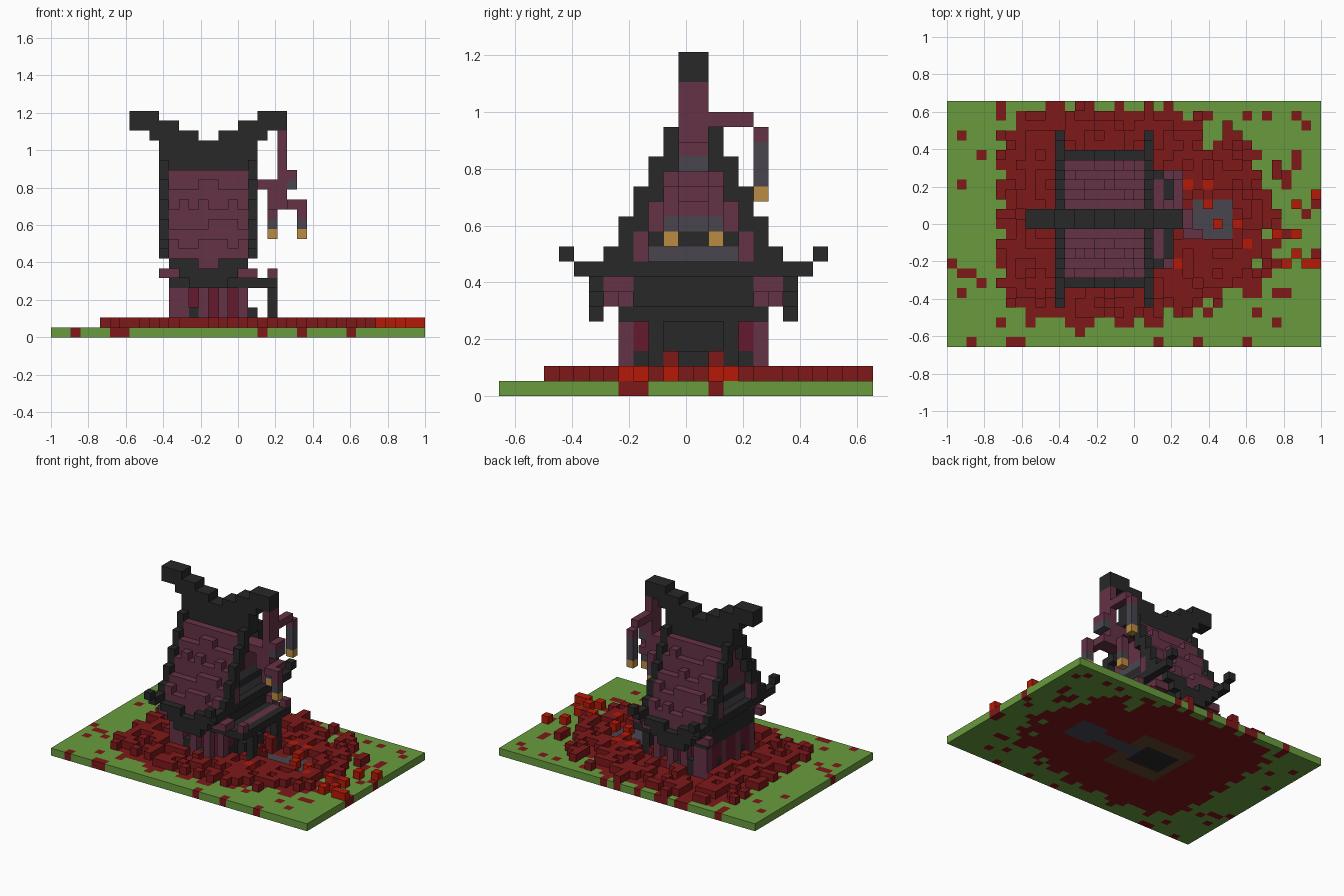
import bpy, bmesh, random
from mathutils import Vector

random.seed(7)
if "Cube" in bpy.data.objects:
    bpy.data.objects.remove(bpy.data.objects["Cube"], do_unlink=True)

U = 2 / 38                      # block size
ORIGIN = Vector((-1, -12.5 * U, 0))
COLOURS = {
    "grass": (.14, .33, .047), "dark_red": (.21, .009, .01),
    "bright_red": (.47, .01, .002), "charcoal": (.021, .021, .021),
    "plum": (.13, .032, .061), "slate": (.065, .06, .078),
    "gold": (.5, .26, .055), "crimson": (.125, .01, .026),
    "brown": (.12, .06, .03),
}
MATS = {}
for name, rgb in COLOURS.items():
    m = bpy.data.materials.new(name)
    m.use_nodes = True
    m.diffuse_color = (*rgb, 1)
    m.node_tree.nodes["Principled BSDF"].inputs["Base Color"].default_value = (*rgb, 1)
    MATS[name] = m

cells = {}                      # (i, j, k) -> (part, colour)


def box(part, colour, i, j, k, keep=False):
    """Fill inclusive block ranges; ints mean a single layer."""
    spans = [(v, v) if isinstance(v, int) else v for v in (i, j, k)]
    (a, b), (c, d), (e, f) = spans
    for x in range(a, b + 1):
        for y in range(c, d + 1):
            for z in range(e, f + 1):
                if not (keep and (x, y, z) in cells):
                    cells[x, y, z] = (part, colour)


def both(part, colour, i, j, k):
    """Box plus its copy mirrored across the ridge."""
    a, b = (j, j) if isinstance(j, int) else j
    box(part, colour, i, (a, b), k)
    box(part, colour, i, (25 - b, 25 - a), k)


# House body: recessed walls, plum posts, dark front wall with a door
box("body", "crimson", (12, 19), (9, 16), (1, 4))
for i in (12, 13, 15, 17, 19):
    both("posts", "plum", i, 8, (1, 5))
both("posts", "charcoal", 14, 8, (1, 2))
both("posts", "charcoal", 16, 8, 1)
both("back_posts", "plum", 12, 11, (1, 4))
both("back_posts", "charcoal", 12, 10, (1, 2))
box("end_wall", "charcoal", 19, (10, 15), (1, 4))
both("end_wall", "charcoal", 19, 9, (1, 2))
box("upper_wall", "charcoal", (12, 19), (8, 17), (5, 8))
box("door", "charcoal", 20, (11, 14), (1, 2))

# Tiled roof: two blocks up for every block inwards, with uneven shingles
for j, top in zip(range(7, 12), (8, 10, 12, 14, 16)):
    both("roof", "plum", (12, 19), j, (max(top - 3, 7), top))
    box("attic", "plum", (12, 19), (j, 25 - j), (max(top - 3, 8), top), keep=True)
    for i in range(12, 20):
        for side in (j, 25 - j):
            if j < 11 and random.random() < .4:
                box("roof", "plum", i, side, top + 1)
box("attic", "plum", (12, 19), (12, 13), (9, 16))

# Sagging eaves
both("eaves", "charcoal", (12, 14), 6, 7)
both("eaves", "charcoal", (17, 19), 6, 7)
both("eaves", "charcoal", (13, 18), 6, 6)
both("eaves", "charcoal", (14, 17), 6, 5)

# Stepped gable boards with upturned tips, and plum beam ends below
for i, inner in ((11, 12), (20, 19)):
    box("gable", "charcoal", i, (7, 18), 8)
    for j, lo, hi in ((4, 9, 9), (5, 8, 8), (6, 8, 8), (7, 8, 9),
                      (8, 8, 11), (9, 11, 13), (10, 13, 15), (11, 15, 17)):
        both("gable", "charcoal", i, j, (lo, hi))
    both("gable_beam", "plum", i, 7, 6)
    both("gable_beam", "plum", inner, 7, (6, 7))
    both("gable_beam", "plum", i, 9, (9, 10))
    # Window bands
    box("window", "slate", inner, (10, 15), 9)
    box("window", "charcoal", inner, (10, 15), 10)
    box("window", "slate", inner, (11, 14), 11)

# Ridge, rising towards both ends
for step, hi in ((0, 19), (1, 20), (2, 21)):
    box("ridge", "charcoal", (15 - 2 * step, 16 + 2 * step), (12, 13), (17, 19))
    for a in (15 - 2 * step, 15 + 2 * step):
        box("ridge", "charcoal", (a, a + 1), (12, 13), (17, hi))
for a, b, neck in ((8, 10, 10), (21, 23, 21)):
    box("ridge", "charcoal", (a, b), (12, 13), (21, 22))
    box("ridge", "charcoal", neck, (12, 13), 20)

# Hanging lantern frame
box("lantern_pole", "plum", 23, (12, 13), (16, 20))
box("lantern_pole", "plum", (20, 23), (12, 13), 15)
box("lantern_pole", "plum", 24, (12, 13), 16)
box("lantern_pole", "slate", 24, (12, 13), 15)
box("lantern_pole", "plum", (22, 23), (12, 13), 14)
box("side_arm", "plum", 23, (14, 16), 18)
box("side_arm", "plum", 23, 17, 17)
box("low_arm", "plum", (22, 24), (12, 13), 13)
box("low_arm", "plum", 24, 11, 13)
box("low_arm", "plum", 25, 11, (12, 13))
box("low_arm", "plum", 22, 14, (12, 13))
for i, j, hook, lamp in ((23, 17, 16, 13), (25, 11, 11, 10), (22, 14, 11, 10)):
    box("lantern_chain", "slate", i, j, (lamp + 1, hook))
    box("lantern", "gold", i, j, lamp)

# Porch roof and its legs
box("porch", "charcoal", (20, 22), (8, 17), 5)
box("porch", "plum", 21, (9, 16), 5)
both("porch_tips", "plum", 22, 8, 6)
both("porch_tips", "plum", 20, 8, 6)
both("porch_legs", "charcoal", 22, 10, (1, 4))

# Ground: grass with a ragged red carpet, a paved path and the house base
FRONT_EDGE, SIDE_EDGE = {2, 6, 7, 21, 25, 30}, {8, 9, 14}
blob = set()
for i in range(38):
    for j in range(25):
        x, y = -1 + (i + .5) * U, (j - 12) * U
        p, rx = (5, .72) if x < 0 else (2.2, .78)
        r = abs(x / rx) ** p + abs((y - .05) / .58) ** p
        notch = .36 < x < .5 and y > .38
        inside = r + random.uniform(-.2, .2) < 1 and not notch
        if inside:
            blob.add((i, j))
        red = inside or random.random() < .12
        if j == 0:
            red = i in FRONT_EDGE
        elif i == 37:
            red = j in SIDE_EDGE
        box("ground", "dark_red" if red else "grass", i, j, 0)
box("ground", "brown", (13, 20), (9, 16), 0)
box("ground", "charcoal", (14, 18), (11, 14), 0)
box("ground", "slate", (19, 25), (12, 13), 0)
box("ground", "slate", (25, 28), (11, 14), 0)

# Fallen leaf heaps on the carpet
path = {(i, j) for i in range(23, 29) for j in range(11, 15)}
for i, j in sorted(blob - path):
    if j > 2 and i > 4 and random.random() < .55:
        box("leaves", "dark_red", i, j, 1, keep=True)
both("leaves", "dark_red", 22, 11, (1, 2))

# Bright leaves scattered in front of the house
for i, j in ((24, 16), (26, 16), (26, 14), (27, 12), (29, 12), (23, 8), (30, 10),
             (33, 11), (35, 14), (37, 15), (34, 8), (35, 9), (36, 8), (37, 8),
             (35, 11)):
    box("leaves", "bright_red", i, j, 1)

# Turn each part into one mesh of exposed block faces
AXES = [Vector(v) for v in ((1, 0, 0), (0, 1, 0), (0, 0, 1))]
names = list(COLOURS)
for part in sorted({p for p, c in cells.values()}):
    bm = bmesh.new()
    for pos, (owner, colour) in cells.items():
        if owner != part:
            continue
        for a in range(3):
            for s in (-1, 1):
                near = list(pos)
                near[a] += s
                if tuple(near) in cells:
                    continue
                n, u = AXES[a] * s, AXES[(a + 1) % 3]
                v = n.cross(u)
                mid = Vector(pos) + Vector((.5, .5, .5)) + n / 2
                ring = [mid + (u * p + v * q) / 2
                        for p, q in ((-1, -1), (1, -1), (1, 1), (-1, 1))]
                face = bm.faces.new([bm.verts.new(ORIGIN + c * U) for c in ring])
                face.material_index = names.index(colour)
    bmesh.ops.remove_doubles(bm, verts=bm.verts, dist=U / 100)
    mesh = bpy.data.meshes.new(part)
    for name in names:
        mesh.materials.append(MATS[name])
    bm.to_mesh(mesh)
    bm.free()
    bpy.context.collection.objects.link(bpy.data.objects.new(part, mesh))
